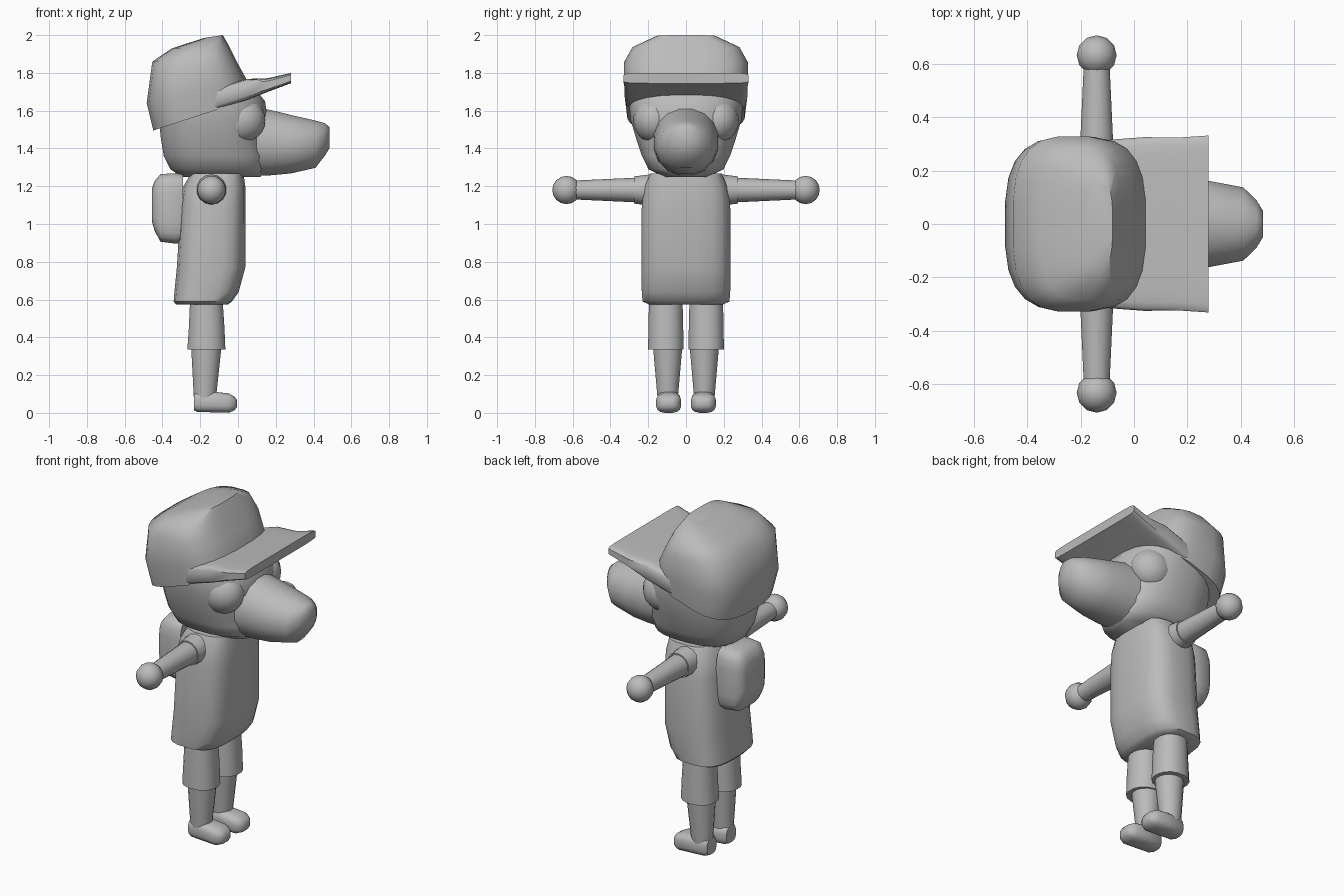
import bpy, bmesh, math
from mathutils import Matrix

if "Cube" in bpy.data.objects:
    bpy.data.objects.remove(bpy.data.objects["Cube"])

grey = bpy.data.materials.new("plain grey")
grey.diffuse_color = (0.5, 0.5, 0.5, 1)
grey.use_nodes = True
grey.node_tree.nodes["Principled BSDF"].inputs["Base Color"].default_value = grey.diffuse_color


def finish(name, bm, angle=40):
    bmesh.ops.recalc_face_normals(bm, faces=bm.faces)
    me = bpy.data.meshes.new(name)
    bm.to_mesh(me)
    bm.free()
    me.materials.append(grey)
    ob = bpy.data.objects.new(name, me)
    bpy.context.collection.objects.link(ob)
    bpy.ops.object.select_all(action='DESELECT')
    ob.select_set(True)
    bpy.context.view_layer.objects.active = ob
    bpy.ops.object.shade_smooth_by_angle(angle=math.radians(angle))
    return ob


def loft(name, rings, power=2.0, sides=20, y=0.0, angle=40):
    """Rings are (x0, z0, x1, z1, half width in y); superellipse sections."""
    bm = bmesh.new()
    loops = []
    for x0, z0, x1, z1, hw in rings:
        loop = []
        for i in range(sides):
            a = 2 * math.pi * (i + 0.5) / sides
            c, s = math.cos(a), math.sin(a)
            u = math.copysign(abs(c) ** (2 / power), c)
            v = math.copysign(abs(s) ** (2 / power), s)
            t = (u + 1) / 2
            loop.append(bm.verts.new((x0 + (x1 - x0) * t, y + hw * v, z0 + (z1 - z0) * t)))
        loops.append(loop)
    for a, b in zip(loops, loops[1:]):
        for i in range(sides):
            j = (i + 1) % sides
            bm.faces.new((a[i], a[j], b[j], b[i]))
    bm.faces.new(loops[0])
    bm.faces.new(loops[-1])
    return finish(name, bm, angle)


def level(*rows):
    """Horizontal rings from (z, x0, x1, half width)."""
    return [(x0, z, x1, z, hw) for z, x0, x1, hw in rows]


def upright(*rows):
    """Vertical rings from (x, z0, z1, half width)."""
    return [(x, z0, x, z1, hw) for x, z0, z1, hw in rows]


def ball(name, loc, scale, seg=12, rings=8):
    bm = bmesh.new()
    bmesh.ops.create_uvsphere(bm, u_segments=seg, v_segments=rings, radius=1)
    bmesh.ops.transform(bm, matrix=Matrix.Translation(loc) @ Matrix.Diagonal((*scale, 1)), verts=bm.verts)
    return finish(name, bm, 60)


def limb(name, side, y0, y1, r0, r1):
    """Tapered tube along y at shoulder height."""
    bm = bmesh.new()
    bmesh.ops.create_cone(bm, cap_ends=True, segments=14, radius1=r0, radius2=r1, depth=y1 - y0)
    m = Matrix.Translation((-0.14, side * (y0 + y1) / 2, 1.18)) @ Matrix.Rotation(-side * math.pi / 2, 4, 'X')
    bmesh.ops.transform(bm, matrix=m, verts=bm.verts)
    return finish(name, bm)


# Head and muzzle
loft("head", level((1.25, -0.30, 0.12, 0.12), (1.29, -0.36, 0.15, 0.20), (1.36, -0.395, 0.16, 0.235),
                   (1.45, -0.41, 0.14, 0.265), (1.55, -0.42, 0.16, 0.295), (1.65, -0.42, 0.145, 0.305),
                   (1.72, -0.40, 0.09, 0.30)), 2.5, 24, angle=60)
loft("muzzle", upright((0.0, 1.25, 1.64, 0.18), (0.18, 1.255, 1.605, 0.172), (0.28, 1.265, 1.58, 0.165),
                       (0.41, 1.295, 1.55, 0.14), (0.46, 1.36, 1.535, 0.09), (0.484, 1.40, 1.515, 0.05)),
     2.1, 16, angle=60)

# Cap crown and brim
loft("cap_crown", [(-0.45, 1.495, 0.06, 1.66, 0.312), (-0.485, 1.64, 0.05, 1.76, 0.328),
                   (-0.455, 1.86, 0.0, 1.85, 0.33), (-0.35, 1.93, -0.045, 1.94, 0.285),
                   (-0.18, 1.985, -0.08, 2.0, 0.16)], 3.0, 24, angle=50)
loft("cap_brim", upright((-0.12, 1.60, 1.72, 0.315), (0.04, 1.652, 1.768, 0.327),
                         (0.16, 1.70, 1.772, 0.325), (0.28, 1.745, 1.80, 0.333)), 7, 20)

# Shirt and backpack
loft("torso", level((0.575, -0.33, -0.05, 0.20), (0.59, -0.342, -0.03, 0.232), (0.64, -0.338, 0.005, 0.236),
                    (0.77, -0.325, 0.04, 0.238), (1.10, -0.305, 0.04, 0.236), (1.20, -0.29, 0.04, 0.22),
                    (1.268, -0.25, 0.03, 0.19)), 3.2, 20)
loft("backpack", upright((-0.29, 0.90, 1.265, 0.13), (-0.33, 0.895, 1.27, 0.14), (-0.41, 0.905, 1.265, 0.135),
                         (-0.44, 0.96, 1.23, 0.115), (-0.455, 1.01, 1.19, 0.09)), 4.5, 20, angle=50)

for side, word in ((-1, "right"), (1, "left")):
    # Arms
    limb(word + "_sleeve", side, 0.17, 0.275, 0.085, 0.072)
    limb(word + "_arm", side, 0.25, 0.59, 0.066, 0.05)
    ball(word + "_hand", (-0.14, side * 0.633, 1.18), (0.075, 0.075, 0.075))
    # Brow bulge beside the muzzle
    ball(word + "_brow", (0.02, side * 0.17, 1.55), (0.125, 0.11, 0.12), 16, 12)
    # Legs and shoes
    loft(word + "_shorts", level((0.335, -0.27, -0.065, 0.095), (0.45, -0.262, -0.07, 0.094),
                                 (0.60, -0.255, -0.08, 0.09)), 2.2, 16, side * 0.107)
    loft(word + "_shin", level((0.08, -0.235, -0.115, 0.055), (0.36, -0.25, -0.085, 0.08)),
         2, 16, side * 0.097)
    loft(word + "_shoe", upright((-0.234, 0.012, 0.105, 0.045), (-0.215, 0.005, 0.115, 0.058),
                                 (-0.13, 0.002, 0.113, 0.064), (-0.05, 0.0, 0.104, 0.067),
                                 (-0.02, 0.012, 0.088, 0.052), (-0.005, 0.03, 0.068, 0.03)),
         3, 16, side * 0.092, 50)
